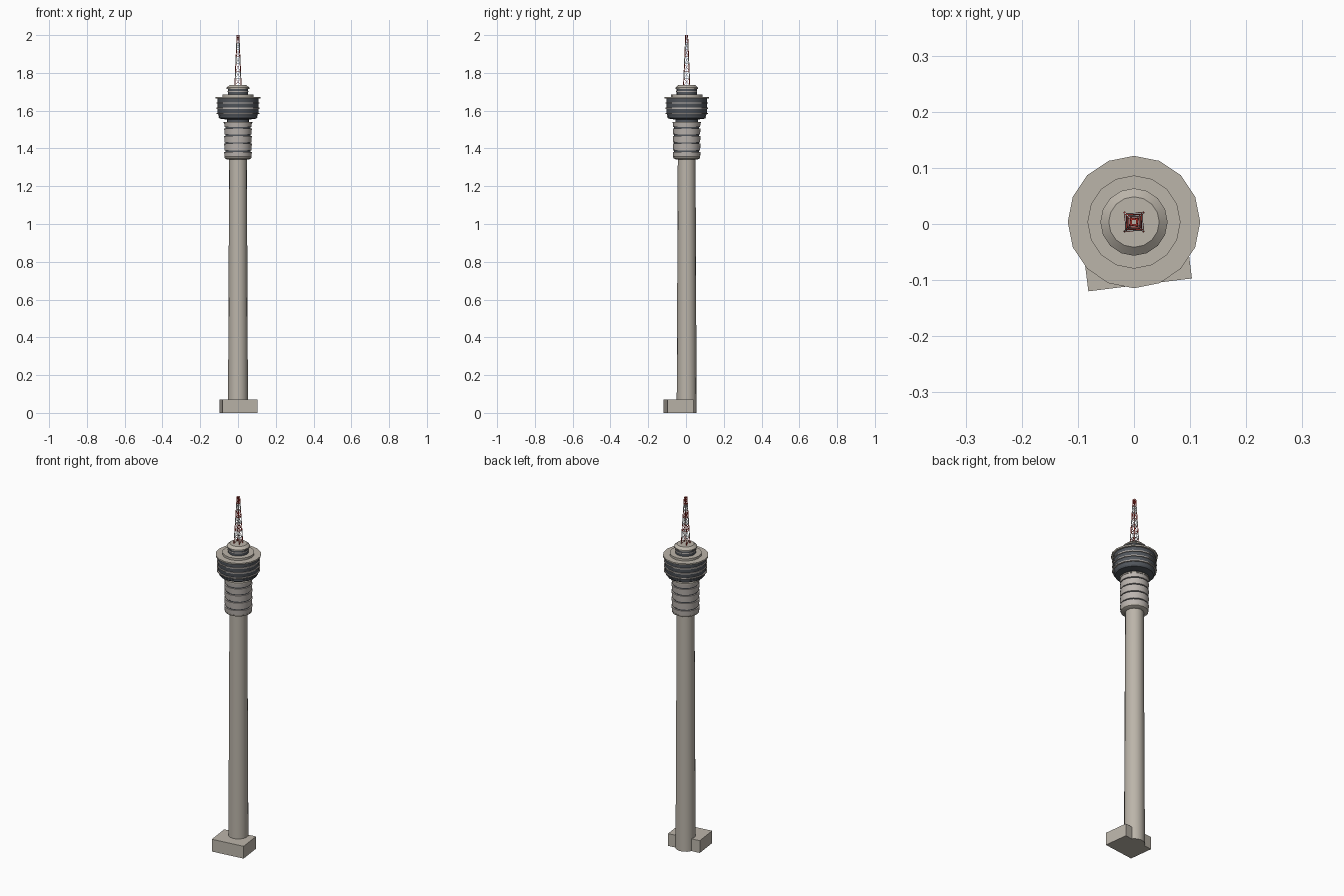
import bpy, bmesh, math
from mathutils import Vector, Matrix

cube = bpy.data.objects.get("Cube")
if cube:
    bpy.data.objects.remove(cube)

AXIS_Y = 0.0035


def material(name, rgb):
    m = bpy.data.materials.new(name)
    m.use_nodes = True
    m.diffuse_color = (*rgb, 1)
    m.node_tree.nodes["Principled BSDF"].inputs["Base Color"].default_value = (*rgb, 1)
    return m


concrete = material("concrete", (0.50, 0.46, 0.40))
panel = material("pale panel", (0.50, 0.46, 0.43))
glass = material("dark glass", (0.085, 0.095, 0.11))
red = material("mast red", (0.55, 0.04, 0.03))
white = material("mast white", (0.75, 0.75, 0.75))


def finish(name, bm, mats, smooth=True):
    bmesh.ops.recalc_face_normals(bm, faces=bm.faces)
    me = bpy.data.meshes.new(name)
    bm.to_mesh(me)
    bm.free()
    for m in mats:
        me.materials.append(m)
    ob = bpy.data.objects.new(name, me)
    bpy.context.collection.objects.link(ob)
    if smooth:
        bpy.ops.object.select_all(action='DESELECT')
        ob.select_set(True)
        bpy.context.view_layer.objects.active = ob
        bpy.ops.object.shade_smooth_by_angle(angle=math.radians(30))
    return ob


def lathe(name, profile, mat, sides=16):
    """Closed round body from (radius, height) pairs."""
    bm = bmesh.new()
    rings = []
    for r, z in profile:
        rings.append([bm.verts.new((r * math.cos(math.tau * i / sides),
                                    AXIS_Y + r * math.sin(math.tau * i / sides), z))
                      for i in range(sides)])
    for a, b in zip(rings, rings[1:]):
        for i in range(sides):
            j = (i + 1) % sides
            bm.faces.new((a[i], a[j], b[j], b[i]))
    bm.faces.new(rings[0])
    bm.faces.new(rings[-1])
    return finish(name, bm, [mat])


# Entrance block, turned slightly and set towards the front
bm = bmesh.new()
bmesh.ops.create_cube(bm, size=1, matrix=Matrix.Translation((0.0025, -0.0405, 0.035))
                      @ Matrix.Rotation(math.radians(7.1), 4, 'Z')
                      @ Matrix.Diagonal((0.186, 0.137, 0.07, 1)))
finish("entrance_block", bm, [concrete], smooth=False)

# Shaft
lathe("shaft", [(0.053, 0), (0.051, 0.41), (0.047, 1.35)], concrete)

# Lower pod: glazed core with wall bands between thin grooves
lathe("lower_pod_core", [(0.066, 1.35), (0.066, 1.535)], glass)
lathe("lower_pod_base", [(0.058, 1.342), (0.07, 1.348), (0.072, 1.356), (0.05, 1.357)], concrete)
grooves = [1.35, 1.386, 1.429, 1.471, 1.51, 1.54]
for n, (low, high) in enumerate(zip(grooves, grooves[1:])):
    lathe(f"lower_pod_band_{n + 1}", [(0.071, low + 0.003), (0.0735, high - 0.004)], panel)
lathe("lower_pod_roof", [(0.076, 1.534), (0.076, 1.541)], concrete)

# Neck and upper pod
lathe("neck", [(0.059, 1.53), (0.059, 1.575)], glass)
lathe("upper_pod_core", [(0.098, 1.562), (0.108, 1.59), (0.108, 1.672)], glass)
lathe("upper_pod_floor", [(0.06, 1.553), (0.098, 1.558), (0.103, 1.566), (0.103, 1.57)], glass)
for n, z in enumerate((1.582, 1.61, 1.638)):
    lathe(f"upper_pod_ring_{n + 1}", [(0.113, z), (0.113, z + 0.006)], panel)
lathe("upper_pod_roof", [(0.118, 1.665), (0.118, 1.673)], concrete)
lathe("roof_step", [(0.083, 1.67), (0.083, 1.685)], concrete)

# Top deck
lathe("deck_room", [(0.054, 1.68), (0.054, 1.72)], glass)
lathe("deck_rail", [(0.056, 1.7), (0.056, 1.705)], panel)
lathe("deck_roof", [(0.06, 1.716), (0.06, 1.722), (0.045, 1.735)], concrete)


# Lattice mast: tapering bays, alternately red and white
def bar(bm, a, b, width, index):
    a, b = Vector(a), Vector(b)
    d = b - a
    matrix = (Matrix.Translation((a + b) / 2) @ d.to_track_quat('Z', 'Y').to_matrix().to_4x4()
              @ Matrix.Diagonal((width, width, d.length, 1)))
    made = bmesh.ops.create_cube(bm, size=1, matrix=matrix)
    for f in {f for v in made["verts"] for f in v.link_faces}:
        f.material_index = index


def corners(t):
    h = 0.0165 + (0.005 - 0.0165) * t
    z = 1.733 + (2.0 - 1.733) * t
    return [(sx * h, AXIS_Y + sy * h, z) for sx, sy in ((-1, -1), (1, -1), (1, 1), (-1, 1))]


bm = bmesh.new()
BAYS = 7
for k in range(BAYS):
    low, high = corners(k / BAYS), corners((k + 1) / BAYS)
    for i in range(4):
        j = (i + 1) % 4
        bar(bm, low[i], high[i], 0.0035, k % 2)
        bar(bm, low[i], low[j], 0.0025, k % 2)
        if k % 2:
            bar(bm, low[j], high[i], 0.0015, k % 2)
        else:
            bar(bm, low[i], high[j], 0.0015, k % 2)
top = corners(0.995)
for i in range(4):
    bar(bm, top[i], top[(i + 1) % 4], 0.0025, 0)
finish("lattice_mast", bm, [red, white], smooth=False)
